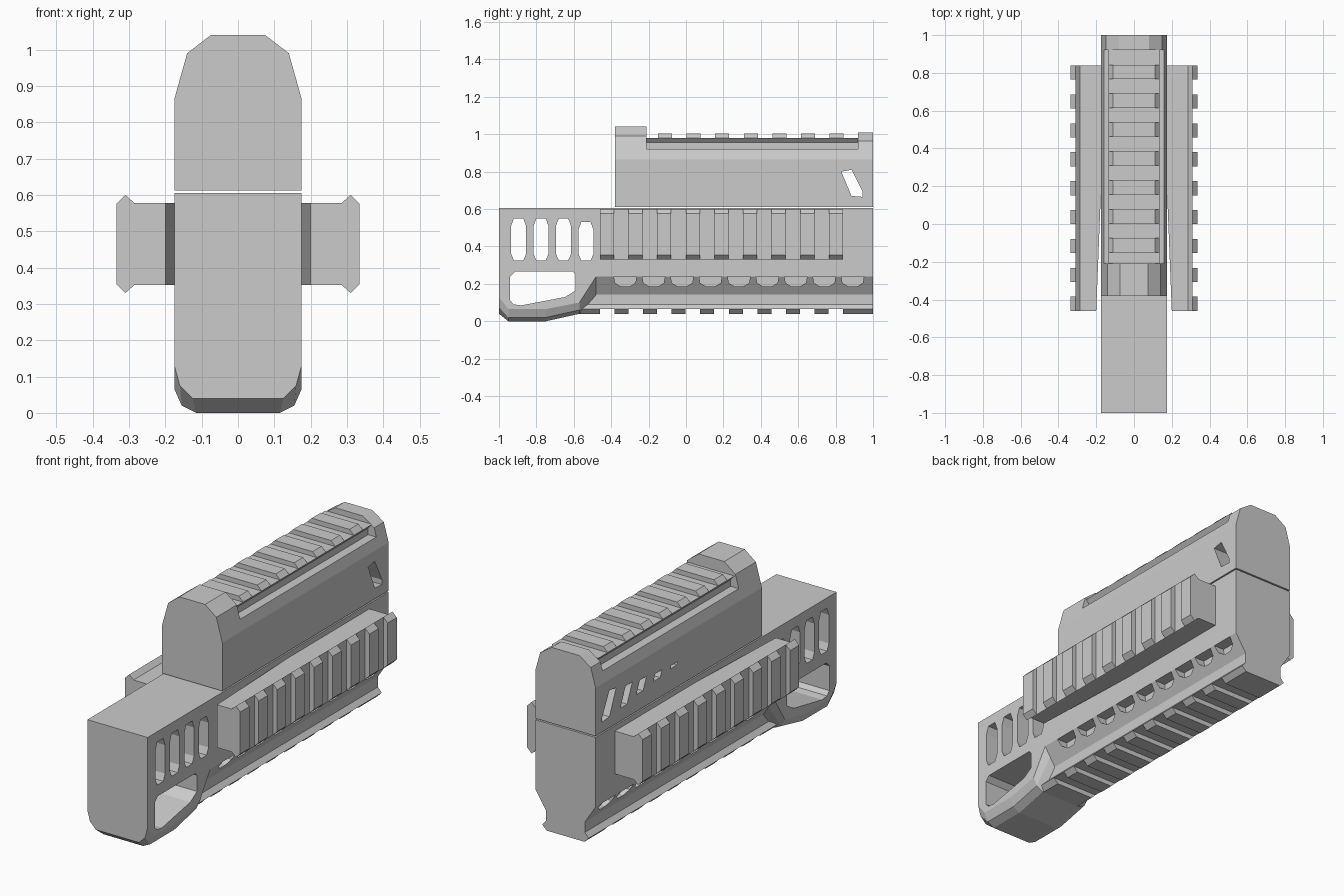
import bpy, bmesh

if "Cube" in bpy.data.objects:
    bpy.data.objects.remove(bpy.data.objects["Cube"])

PITCH = 0.153
TOOTH = 0.075


def make_object(name, bm):
    bmesh.ops.remove_doubles(bm, verts=bm.verts, dist=1e-5)
    bmesh.ops.recalc_face_normals(bm, faces=bm.faces)
    mesh = bpy.data.meshes.new(name)
    bm.to_mesh(mesh)
    bm.free()
    ob = bpy.data.objects.new(name, mesh)
    bpy.context.collection.objects.link(ob)
    return ob


def loft(bm, rings):
    """Skin a list of closed rings of 3D points and cap both ends."""
    rows = [[bm.verts.new(p) for p in r] for r in rings]
    n = len(rows[0])
    for a, b in zip(rows, rows[1:]):
        for i in range(n):
            j = (i + 1) % n
            bm.faces.new((a[i], a[j], b[j], b[i]))
    bm.faces.new(rows[0])
    bm.faces.new(rows[-1])


def mirrored(half, y):
    """Right half of an xz section -> full closed ring at y."""
    full = half + [(-x, z) for x, z in reversed(half)]
    return [(x, y, z) for x, z in full]


def cut(target, prisms):
    """Cut yz outlines, each extruded from x0 to x1, out of the target."""
    bm = bmesh.new()
    for pts, x0, x1 in prisms:
        loft(bm, [[(x, y, z) for y, z in pts] for x in (x0, x1)])
    cutter = make_object("cutter", bm)
    cutter.hide_render = True
    mod = target.modifiers.new("openings", 'BOOLEAN')
    mod.operation = 'DIFFERENCE'
    mod.solver = 'EXACT'
    mod.object = cutter
    bpy.context.view_layer.objects.active = target
    bpy.ops.object.modifier_apply(modifier=mod.name)
    bpy.data.objects.remove(cutter)


def rail(name, place, stations, teeth):
    """Dovetail rail: stations are (y, foot depth), teeth are (y0, y1)."""
    bm = bmesh.new()

    def ring(half, y):
        full = half + [(-u, h) for u, h in reversed(half)]
        out = []
        for u, h in full:
            x, z = place(u, h)
            out.append((x, y, z))
        return out

    loft(bm, [ring([(0.1125, -foot), (0.1125, -0.05), (0.135, -0.025)], y)
              for y, foot in stations])
    for y0, y1 in teeth:
        loft(bm, [ring([(0.135, -0.025), (0.11, 0)], y) for y in (y0, y1)])
    # keep teeth and base as separate shells
    bmesh.ops.recalc_face_normals(bm, faces=bm.faces)
    mesh = bpy.data.meshes.new(name)
    bm.to_mesh(mesh)
    bm.free()
    ob = bpy.data.objects.new(name, mesh)
    bpy.context.collection.objects.link(ob)


def run(start, count):
    return [(start + i * PITCH, start + i * PITCH + TOOTH) for i in range(count)]


# Lower body: deep chamfered nose that rises to a shallower rear
T = (0.175, 0.605)
rear = [T, (0.175, 0.24), (0.1425, 0.19), (0.11, 0.14)]
nose = [T, (0.175, 0.065), (0.155, 0.02), (0.115, 0.0)]
bm = bmesh.new()
loft(bm, [
    mirrored([T, (0.175, 0.13), (0.16, 0.075), (0.125, 0.04)], -1),
    mirrored(nose, -0.95),
    mirrored(nose, -0.75),
    mirrored([T, (0.175, 0.10), (0.155, 0.06), (0.115, 0.04)], -0.57),
    mirrored(rear, -0.48),
    mirrored(rear, 1)])
lower = make_object("lower_body", bm)

# Nose slots and window go through; the row of side pockets is blind
openings = []
for i in range(4):
    y = -0.895 + 0.12 * i
    top = 0.55 if i < 3 else 0.53
    openings.append(([(y - 0.04, 0.36), (y - 0.025, 0.325), (y + 0.025, 0.325),
                      (y + 0.04, 0.36), (y + 0.04, top - 0.04), (y + 0.025, top),
                      (y - 0.025, top), (y - 0.04, top - 0.04)], -0.3, 0.3))
openings.append(([(-0.94, 0.24), (-0.915, 0.265), (-0.605, 0.265), (-0.59, 0.25),
                  (-0.59, 0.165), (-0.645, 0.13), (-0.88, 0.085), (-0.92, 0.09),
                  (-0.94, 0.11)], -0.3, 0.3))
for i in range(9):
    y = -0.325 + i * 0.152
    pocket = [(y - 0.06, 0.239), (y - 0.055, 0.205), (y - 0.022, 0.185),
              (y + 0.022, 0.185), (y + 0.055, 0.205), (y + 0.06, 0.239)]
    for s in (-1, 1):
        openings.append((pocket, s * 0.115, s * 0.3))
cut(lower, openings)

# Upper cover: full height at both ends, lowered deck under the rail
side = [(0.175, 0.612), (0.175, 0.865), (0.1596, 0.92)]
front_end = side + [(0.14, 0.99), (0.075, 1.04)]
deck = side + [(0.13, 0.92), (0.075, 0.92)]
back_end = side + [(0.147, 0.965), (0.08, 1.01)]
bm = bmesh.new()
loft(bm, [mirrored(front_end, -0.38), mirrored(front_end, -0.21),
          mirrored(deck, -0.21), mirrored(deck, 0.92),
          mirrored(back_end, 0.92), mirrored(back_end, 1)])
upper = make_object("upper_cover", bm)

# Slanted vents: the rearmost goes through, the left row shrinks forward
vents = [([(0.83, 0.80), (0.885, 0.81), (0.945, 0.69), (0.945, 0.665),
           (0.885, 0.67)], -0.3, 0.3)]
for y, lo, hi in ((0.745, 0.68, 0.78), (0.62, 0.70, 0.765),
                  (0.485, 0.715, 0.75), (0.35, 0.728, 0.743)):
    lean = (hi - lo) * 0.22
    vents.append(([(y - 0.028 - lean, hi), (y + 0.028 - lean, hi),
                   (y + 0.028 + lean, lo), (y - 0.028 + lean, lo)], -0.3, -0.1))
cut(upper, vents)

# Top, bottom and side rails
rail("top_rail", lambda u, h: (u, 1.005 + h),
     [(-0.21, 0.085), (0.92, 0.085)], run(-0.15, 7))
rail("bottom_rail", lambda u, h: (u, 0.04 - h),
     [(-0.57, 0.108), (1, 0.108)],
     [(-0.57, -0.46)] + run(-0.383, 8) + [(0.84, 1)])
for s, name in ((1, "right_side_rail"), (-1, "left_side_rail")):
    rail(name, lambda u, h, s=s: (s * (0.335 + h), 0.465 + u),
         [(-0.46, 0.135), (0.3, 0.165), (0.84, 0.165)], run(-0.46, 9))
